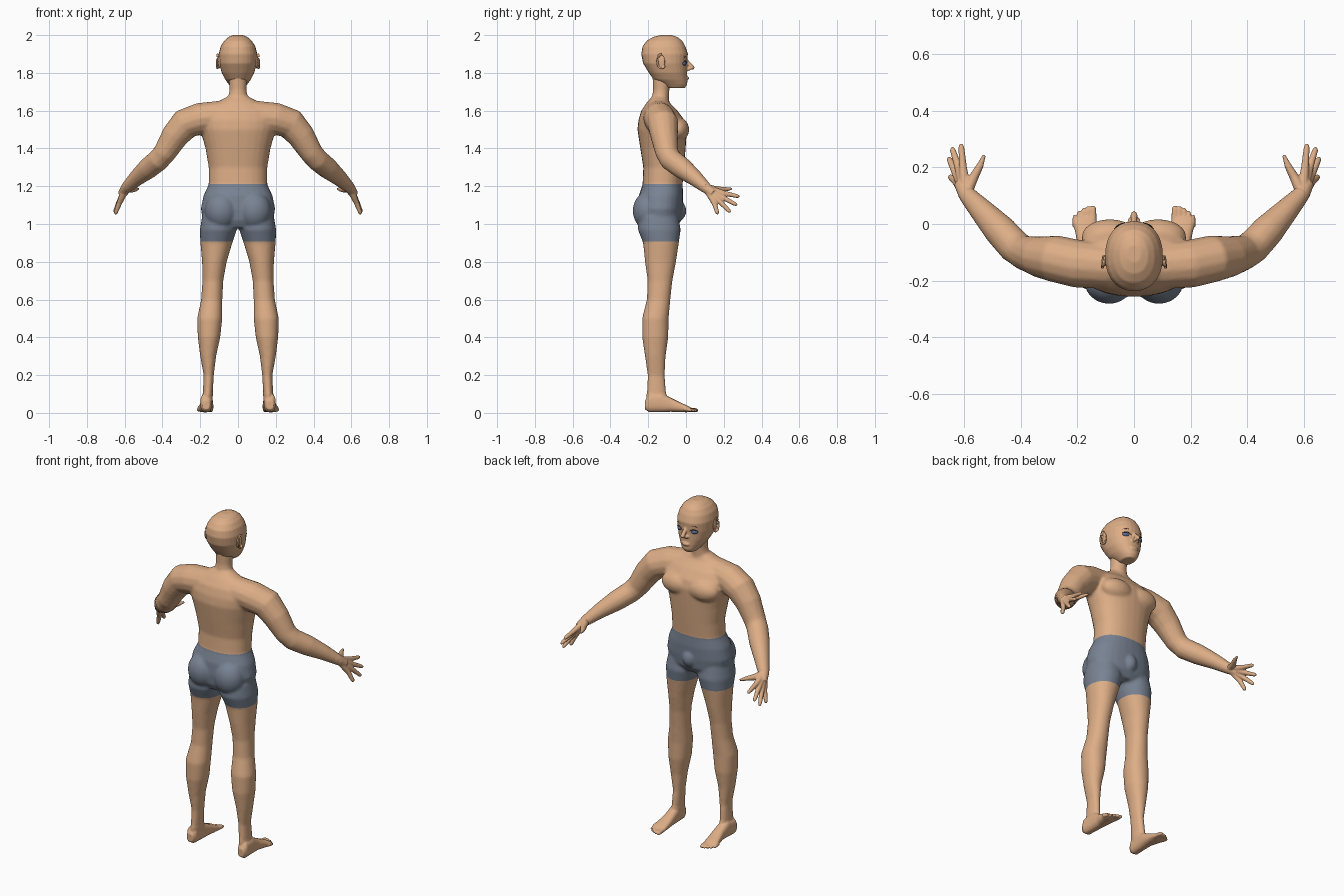
import bpy, bmesh, math
from mathutils import Vector, Matrix

cube = bpy.data.objects.get("Cube")
if cube:
    bpy.data.objects.remove(cube, do_unlink=True)


def material(name, rgb):
    m = bpy.data.materials.new(name)
    m.use_nodes = True
    m.diffuse_color = (*rgb, 1)
    m.node_tree.nodes["Principled BSDF"].inputs["Base Color"].default_value = (*rgb, 1)
    return m


SKIN = material("skin", (0.72, 0.42, 0.24))
CLOTH = material("shorts_grey", (0.19, 0.225, 0.29))
BLUE = material("eye_blue", (0.10, 0.15, 0.32))
DARK = material("lash_brown", (0.06, 0.035, 0.025))


# ---------- shape helpers: each adds one closed piece to a bmesh ----------
def skin_rings(bm, rings, power=1.0, n=28):
    """Bridge rings given as (centre, half axis u, half axis v)."""
    def bend(t):
        return math.copysign(abs(t) ** power, t)
    loops = []
    for c, u, v in rings:
        angles = [math.tau * i / n for i in range(n)]
        loops.append([bm.verts.new(c + u * bend(math.cos(a)) + v * bend(math.sin(a))) for a in angles])
    for a, b in zip(loops, loops[1:]):
        for i in range(n):
            j = (i + 1) % n
            bm.faces.new((a[i], a[j], b[j], b[i]))
    bm.faces.new(loops[0][::-1])
    bm.faces.new(loops[-1])


def column(bm, rows, power=1.0, s=1):
    """Rows: height, back y, front y, inner x, outer x."""
    skin_rings(bm, [(Vector((s * (a + b) / 2, (back + front) / 2, z)),
                     Vector((s * (b - a) / 2, 0, 0)), Vector((0, (front - back) / 2, 0)))
                    for z, back, front, a, b in rows], power)


def tube(bm, points, s=1):
    """Round limb through points x, y, z, radius."""
    pos = [Vector((s * p[0], p[1], p[2])) for p in points]
    rings = []
    for i, p in enumerate(points):
        t = (pos[min(i + 1, len(pos) - 1)] - pos[max(i - 1, 0)]).normalized()
        u = t.cross(Vector((0, 0, 1)) if abs(t.z) < 0.9 else Vector((0, 1, 0))).normalized()
        rings.append((pos[i], u * p[3], t.cross(u) * p[3]))
    skin_rings(bm, rings, n=14)


def ball(bm, centre, size, s=1, turn=0.0):
    m = (Matrix.Translation((s * centre[0], centre[1], centre[2]))
         @ Matrix.Rotation(s * turn, 4, 'Z') @ Matrix.Diagonal((*size, 1)))
    bmesh.ops.create_uvsphere(bm, u_segments=24, v_segments=14, radius=1, matrix=m)


def finish(name, bm, mat, voxel=0.0, relax=4):
    """Make an object; with a voxel size, fuse its pieces into one soft skin."""
    bmesh.ops.recalc_face_normals(bm, faces=bm.faces)
    mesh = bpy.data.meshes.new(name)
    bm.to_mesh(mesh)
    bm.free()
    ob = bpy.data.objects.new(name, mesh)
    bpy.context.collection.objects.link(ob)
    if voxel:
        remesh = ob.modifiers.new("fuse", 'REMESH')
        remesh.mode = 'VOXEL'
        remesh.voxel_size = voxel
        smooth = ob.modifiers.new("relax", 'SMOOTH')
        smooth.factor = 0.5
        smooth.iterations = relax
        bpy.context.view_layer.update()
        ob.data = bpy.data.meshes.new_from_object(ob.evaluated_get(bpy.context.evaluated_depsgraph_get()))
        ob.modifiers.clear()
    ob.data.materials.clear()
    ob.data.materials.append(mat)
    ob.data.shade_smooth()
    return ob


# ---------- body: torso, neck, arms and legs ----------
bm = bmesh.new()
torso = [(.98, -.23, -.05, .12), (1.02, -.25, -.025, .185), (1.08, -.255, -.018, .197),
         (1.15, -.25, -.015, .183), (1.21, -.23, -.018, .155), (1.3, -.226, -.01, .155),
         (1.4, -.242, -.002, .172), (1.5, -.257, .005, .2), (1.55, -.252, -.008, .21),
         (1.6, -.237, -.045, .19), (1.64, -.21, -.085, .12), (1.675, -.18, -.1, .055)]
column(bm, [(z, b, f, -w, w) for z, b, f, w in torso], 0.88)
neck = [(1.6, -.2, -.08, .07), (1.66, -.182, -.09, .053), (1.71, -.174, -.088, .045), (1.8, -.178, -.07, .05)]
column(bm, [(z, b, f, -w, w) for z, b, f, w in neck])
ball(bm, (0, -.035, 1.07), (.04, .037, .05))
leg = [(1.04, -.25, -.04, .01, .19), (.97, -.255, -.028, .006, .202), (.9, -.227, -.038, .03, .199),
       (.8, -.217, -.053, .06, .19), (.7, -.203, -.072, .078, .188), (.6, -.207, -.083, .083, .195),
       (.5, -.232, -.092, .083, .216), (.4, -.232, -.094, .094, .213), (.3, -.217, -.108, .116, .2),
       (.2, -.203, -.113, .128, .182), (.1, -.207, -.105, .134, .186), (.06, -.2, -.1, .14, .185)]
arm = [(.08, -.15, 1.575, .08), (.2, -.14, 1.558, .085), (.28, -.122, 1.53, .083), (.335, -.115, 1.465, .073),
       (.39, -.1, 1.375, .061), (.42, -.08, 1.34, .06), (.475, -.02, 1.295, .057), (.535, .045, 1.245, .044),
       (.595, .11, 1.188, .03)]
for s in (1, -1):
    column(bm, leg, 0.95, s)
    tube(bm, arm, s)
    ball(bm, (.085, -.045, 1.5), (.1, .062, .065), s)
    ball(bm, (.088, -.2, 1.07), (.088, .082, .1), s)
body = finish("body", bm, SKIN, 0.008, 5)

# shorts: cut clean hems and colour the band between them
WAIST, HEM = 1.212, 0.907
body.data.materials.append(CLOTH)
bm = bmesh.new()
bm.from_mesh(body.data)
for z in (WAIST, HEM):
    bmesh.ops.bisect_plane(bm, geom=bm.verts[:] + bm.edges[:] + bm.faces[:], plane_co=(0, 0, z), plane_no=(0, 0, 1))
for f in bm.faces:
    c = f.calc_center_median()
    f.material_index = int(HEM < c.z < WAIST and abs(c.x) < 0.28)
bm.to_mesh(body.data)
bm.free()

# ---------- head ----------
bm = bmesh.new()
head = [(2.0, -.135, -.075, .025), (1.99, -.175, -.045, .05), (1.97, -.208, -.02, .073), (1.94, -.23, -.003, .092),
        (1.9, -.237, .01, .102), (1.85, -.227, .006, .1), (1.8, -.197, .006, .086), (1.765, -.172, .007, .068),
        (1.74, -.13, .007, .05), (1.72, -.1, -.005, .035)]
column(bm, [(z, b, f, -w, w) for z, b, f, w in head], 0.9)
tube(bm, [(0, -.005, 1.875, .008), (0, .014, 1.85, .011), (0, .032, 1.828, .013), (0, .044, 1.823, .007)])
ball(bm, (0, .006, 1.772), (.026, .01, .01))
for s in (1, -1):
    ball(bm, (.012, .012, 1.818), (.01, .014, .008), s)
finish("head", bm, SKIN, 0.005, 3)


# ---------- paired parts ----------
palm_root = (.593, .108, 1.19)
fingers = [((.603, .2, 1.163), (.61, .283, 1.145)), ((.618, .195, 1.14), (.642, .27, 1.1)),
           ((.628, .178, 1.12), (.654, .235, 1.062)), ((.628, .15, 1.11), (.65, .168, 1.052))]
for side, s in (("left", 1), ("right", -1)):
    # hand: a palm ray and a finger for each knuckle, plus the thumb
    bm = bmesh.new()
    tube(bm, [(.56, .072, 1.22, .033), (*palm_root, .029), (.612, .145, 1.16, .024)], s)
    for knuckle, tip in fingers:
        mid = Vector(knuckle).lerp(Vector(tip), 0.85)
        tube(bm, [(*palm_root, .02), (*Vector(palm_root).lerp(Vector(knuckle), .6), .017), (*knuckle, .014),
                  (*mid, .0105), (*tip, .006)], s)
    tube(bm, [(*palm_root, .022), (.565, .165, 1.182, .017), (.543, .205, 1.184, .0125), (.528, .243, 1.186, .006)], s)
    finish(side + "_hand", bm, SKIN, 0.004, 3)

    # foot: rings from heel to ball, an ankle and five toes
    bm = bmesh.new()
    foot = [(-.217, .018, .065, .15, .188), (-.195, .004, .1, .138, .2), (-.13, .004, .105, .134, .198),
            (-.08, .006, .08, .131, .198), (-.03, .004, .055, .13, .207), (.005, .003, .04, .131, .216),
            (.025, .006, .028, .137, .214)]
    skin_rings(bm, [(Vector((s * (a + b) / 2, y, (lo + hi) / 2)), Vector((s * (b - a) / 2, 0, 0)),
                     Vector((0, 0, (hi - lo) / 2))) for y, lo, hi, a, b in foot], 0.8)
    column(bm, [(.04, -.21, -.08, .136, .192), (.1, -.208, -.104, .133, .187), (.14, -.203, -.112, .134, .182)], 1, s)
    for i in range(5):
        x, r = .144 + .0165 * i, .0125 - .0012 * i
        tip = .064 - .002 * i * i
        tube(bm, [(x, -.01, .02, r), (x, tip - .012, .014, r * .9), (x, tip, .012, r * .55)], s)
    finish(side + "_foot", bm, SKIN, 0.004, 2)

    # ear: flat shell with a raised rim
    bm = bmesh.new()
    ball(bm, (.099, -.132, 1.86), (.008, .022, .036), s, -0.3)
    rim = [math.radians(20 + 20 * i) for i in range(13)]
    tube(bm, [(.105 + .006 * math.sin(a / 1.6), -.13 - .023 * math.sin(a - .5), 1.862 + .038 * math.cos(a - .5), .0055)
              for a in rim], s)
    finish(side + "_ear", bm, SKIN, 0.003, 2)

    # eye with upper lash line and thin brow
    bm = bmesh.new()
    ball(bm, (.047, -.013, 1.85), (.021, .014, .012), s, -0.4)
    finish(side + "_eye", bm, BLUE)
    for name, lift, out, r in (("_lash", .0, .0, .003), ("_brow", .021, -.001, .0018)):
        bm = bmesh.new()
        tube(bm, [(.047 + .024 * t, -.002 + out - .011 * t - .004 * t * t, 1.853 + lift + .011 * (1 - t * t) + .002 * t,
                   r * (1.15 - abs(t))) for t in (-1, -.6, -.2, .2, .6, 1)], s)
        finish(side + name, bm, DARK)
